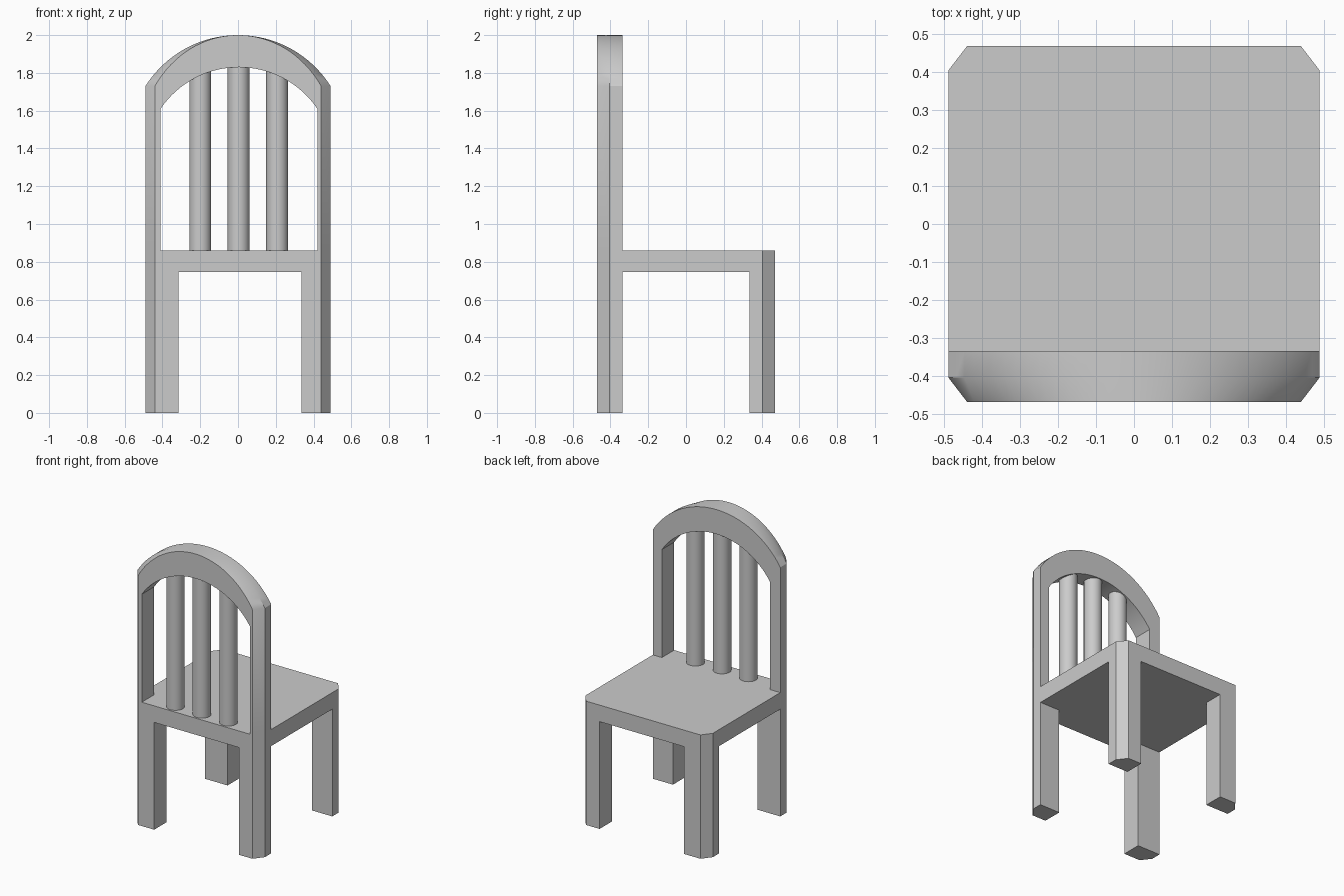
import bpy, bmesh, math

cube = bpy.data.objects.get("Cube")
if cube:
    bpy.data.objects.remove(cube, do_unlink=True)

# Main dimensions
W, D = 0.49, 0.47            # half width and half depth
CX, CY = 0.05, 0.065         # corner chamfer along x and y
POST_Y = 0.335               # inner face of legs and back frame
SEAT_BOTTOM, SEAT_TOP, TOP = 0.745, 0.86, 2.0
SPRING, INNER_SPRING, INNER_TOP = 1.73, 1.61, 1.83

grey = bpy.data.materials.new("grey")
grey.use_nodes = True
grey.diffuse_color = (0.6, 0.6, 0.6, 1)
grey.node_tree.nodes["Principled BSDF"].inputs["Base Color"].default_value = (0.6, 0.6, 0.6, 1)


def loft(name, sections, smooth=False):
    """Skin a row of matching closed cross-sections and cap both ends."""
    bm = bmesh.new()
    rings = [[bm.verts.new(p) for p in s] for s in sections]
    n = len(rings[0])
    for a, b in zip(rings, rings[1:]):
        for i in range(n):
            j = (i + 1) % n
            bm.faces.new((a[i], a[j], b[j], b[i]))
    bm.faces.new(rings[0])
    bm.faces.new(rings[-1])
    bmesh.ops.recalc_face_normals(bm, faces=bm.faces)
    mesh = bpy.data.meshes.new(name)
    bm.to_mesh(mesh)
    bm.free()
    mesh.materials.append(grey)
    obj = bpy.data.objects.new(name, mesh)
    bpy.context.collection.objects.link(obj)
    if smooth:
        bpy.ops.object.select_all(action='DESELECT')
        obj.select_set(True)
        bpy.context.view_layer.objects.active = obj
        bpy.ops.object.shade_smooth_by_angle(angle=math.radians(30))
    return obj


def prism(name, outline, z0, z1, smooth=False):
    return loft(name, [[(x, y, z) for x, y in outline] for z in (z0, z1)], smooth)


# Seat with chamfered corners
seat = []
for sx, sy in ((1, 1), (-1, 1), (-1, -1), (1, -1)):
    pair = [(sx * W, sy * (D - CY)), (sx * (W - CX), sy * D)]
    seat += pair if sx * sy > 0 else pair[::-1]
prism("seat", seat, SEAT_BOTTOM, SEAT_TOP)

# Legs, each with its outer corner chamfered
for side, sx, inner in (("left", 1, 0.335), ("right", -1, -0.315)):
    for end, sy in (("front", -1), ("back", 1)):
        outline = [(inner, sy * POST_Y), (sx * W, sy * POST_Y), (sx * W, sy * (D - CY)),
                   (sx * (W - CX), sy * D), (inner, sy * D)]
        prism(f"{end}_{side}_leg", outline, 0, SEAT_BOTTOM)


# Arched back frame, swept up one post, over the arch and down the other
def arc(half, rise, t):
    """Point on a shallow arc, t from -1 to 1, measured from its springing."""
    radius = (half * half + rise * rise) / (2 * rise)
    angle = t * math.asin(half / radius)
    return radius * math.sin(angle), rise - radius + radius * math.cos(angle)


def frame_section(xo, zo, xi, zi):
    front = xo * (W - CX) / W
    return [(xi, -POST_Y, zi), (xi, -D, zi), (front, -D, zo),
            (xo, -(D - CY), zo), (xo, -POST_Y, zo)]


INNER, SHIFT, STEPS = 0.415, 0.005, 32
sections = [frame_section(-W, SEAT_TOP, SHIFT - INNER, SEAT_TOP)]
for k in range(STEPS + 1):
    t = 2 * k / STEPS - 1
    xo, zo = arc(W, TOP - SPRING, t)
    xi, zi = arc(INNER, INNER_TOP - INNER_SPRING, t)
    sections.append(frame_section(xo, SPRING + zo, SHIFT + xi, INNER_SPRING + zi))
sections.append(frame_section(W, SEAT_TOP, SHIFT + INNER, SEAT_TOP))
loft("back_frame", sections, smooth=True)

# Round spindles inside the frame
SIDES, RADIUS = 32, 0.058
for name, cx in (("right", -0.2), ("middle", 0.003), ("left", 0.207)):
    circle = [(cx + RADIUS * math.cos(math.tau * i / SIDES),
               -0.4 + RADIUS * math.sin(math.tau * i / SIDES)) for i in range(SIDES)]
    prism(f"{name}_spindle", circle, SEAT_TOP - 0.02, INNER_TOP + 0.02, smooth=True)
